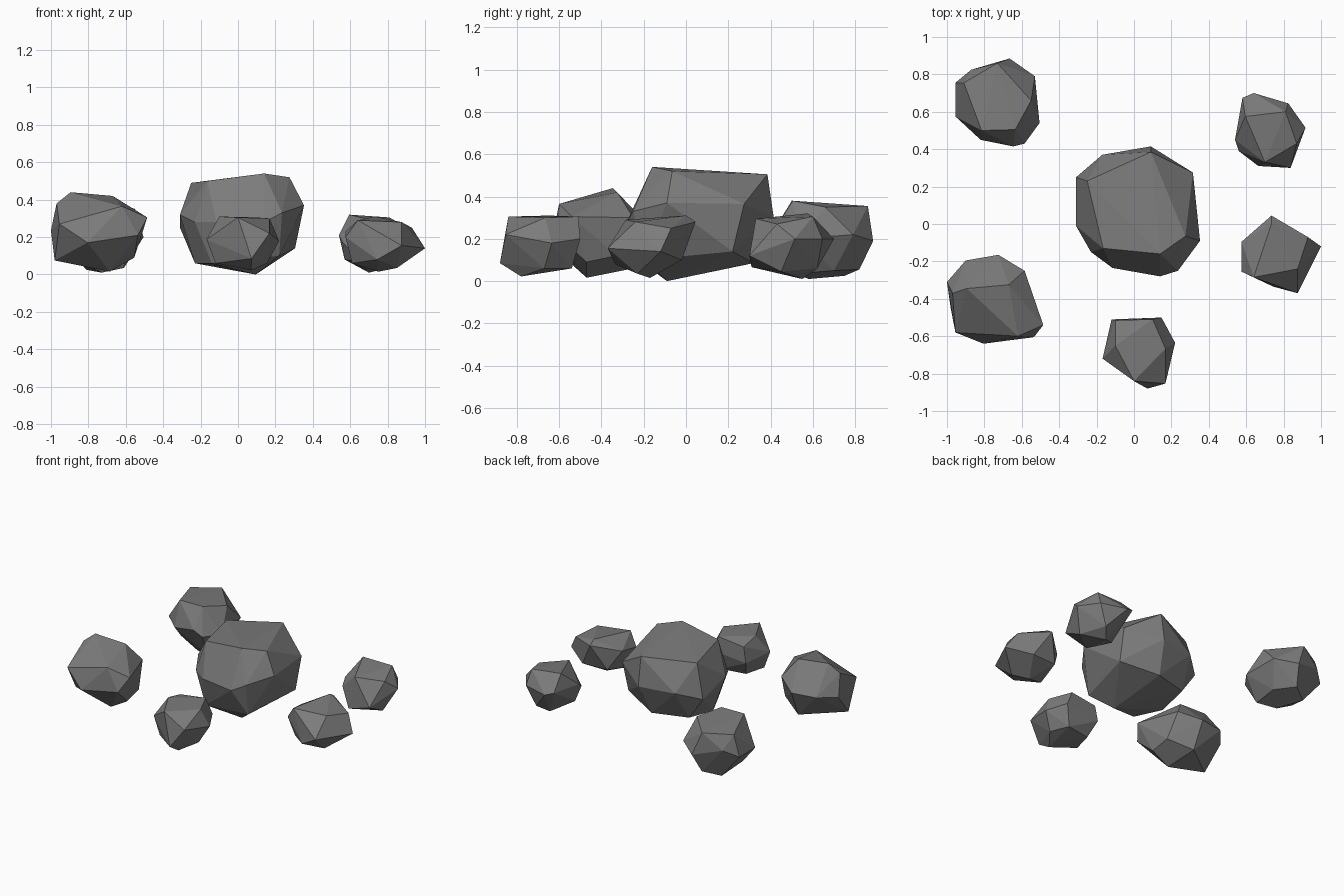
import bpy, bmesh, math

stone = bpy.data.materials.new("stone grey")
stone.diffuse_color = (0.2, 0.2, 0.2, 1)


def rock(name, top, waist, base):
    """Faceted boulder: skin a convex hull over top, waist and base outlines."""
    bm = bmesh.new()
    for p in top + waist + base:
        bm.verts.new(p)
    res = bmesh.ops.convex_hull(bm, input=bm.verts[:])
    spare = {g for g in res["geom_interior"] + res["geom_unused"]
             if isinstance(g, bmesh.types.BMVert)}
    bmesh.ops.delete(bm, geom=list(spare), context="VERTS")
    # merge nearly flat triangles into larger facets
    bmesh.ops.dissolve_limit(bm, angle_limit=math.radians(4),
                             verts=bm.verts[:], edges=bm.edges[:])
    bmesh.ops.recalc_face_normals(bm, faces=bm.faces[:])
    mesh = bpy.data.meshes.new(name)
    bm.to_mesh(mesh)
    bm.free()
    mesh.materials.append(stone)
    ob = bpy.data.objects.new(name, mesh)
    bpy.context.collection.objects.link(ob)


# large boulder in the middle
rock("centre_boulder",
     [(.14, -.16, .54), (-.165, -.13, .5), (-.25, .23, .49),
      (.09, .385, .505), (.275, -.065, .52)],
     [(.315, .275, .365), (.353, -.09, .37), (.235, -.25, .33), (.14, -.28, .28),
      (-.115, -.235, .28), (-.23, -.15, .28), (-.31, -.01, .32),
      (-.31, .25, .25), (-.17, .37, .3), (.09, .415, .3)],
     [(.305, .22, .14), (.22, -.2, .1), (.095, -.09, 0), (-.23, .02, .06),
      (-.14, -.17, .06), (.05, .32, .085), (-.2, .25, .09)])

# two medium stones on the left
rock("back_left_stone",
     [(-.73, .86, .355), (-.91, .755, .35), (-.815, .5, .38),
      (-.635, .505, .38), (-.55, .66, .35)],
     [(-.955, .755, .2), (-.87, .825, .25), (-.665, .885, .19), (-.53, .79, .22),
      (-.505, .54, .2), (-.585, .43, .2), (-.645, .415, .24), (-.82, .45, .2),
      (-.955, .575, .2)],
     [(-.7, .82, .055), (-.81, .75, .025), (-.73, .58, .01),
      (-.86, .58, .08), (-.61, .52, .035), (-.6, .7, .05)])

rock("front_left_stone",
     [(-.895, -.345, .44), (-.67, -.325, .42), (-.62, -.6, .365),
      (-.97, -.37, .38)],
     [(-.485, -.54, .305), (-.535, -.605, .21), (-.805, -.64, .17),
      (-.955, -.58, .27), (-1, -.31, .235), (-.9, -.195, .25),
      (-.725, -.165, .25), (-.585, -.25, .3)],
     [(-.98, -.45, .075), (-.685, -.47, .016), (-.555, -.47, .09),
      (-.56, -.33, .12), (-.72, -.25, .06)])

# three small stones at the front and right
rock("front_stone",
     [(-.1, -.65, .31), (-.1, -.515, .28), (.1, -.51, .305),
      (.168, -.666, .3), (0, -.84, .305)],
     [(.147, -.5, .2), (-.12, -.51, .17), (.22, -.635, .18),
      (.168, -.853, .22), (-.168, -.72, .187)],
     [(.072, -.88, .085), (-.12, -.72, .06), (.07, -.78, .022),
      (.155, -.67, .06), (.1, -.54, .06), (-.08, -.57, .06)])

rock("back_right_stone",
     [(.595, .575, .32), (.81, .6, .305), (.87, .43, .27), (.7, .33, .295)],
     [(.54, .45, .21), (.58, .675, .22), (.64, .7, .2), (.825, .645, .2),
      (.917, .515, .2), (.56, .39, .17)],
     [(.837, .3, .12), (.665, .31, .066), (.7, .55, .01), (.84, .45, .045),
      (.57, .45, .08), (.76, .62, .06)])

rock("front_right_stone",
     [(.735, .0, .31), (.875, -.24, .28), (.64, -.285, .29), (.93, -.07, .25)],
     [(.575, -.095, .23), (.575, -.255, .2), (.735, .045, .28),
      (1, -.12, .14), (.875, -.37, .155)],
     [(.745, -.335, .08), (.75, -.17, .015), (.85, -.23, .035),
      (.61, -.22, .06), (.84, -.02, .1), (.65, -.03, .1)])
